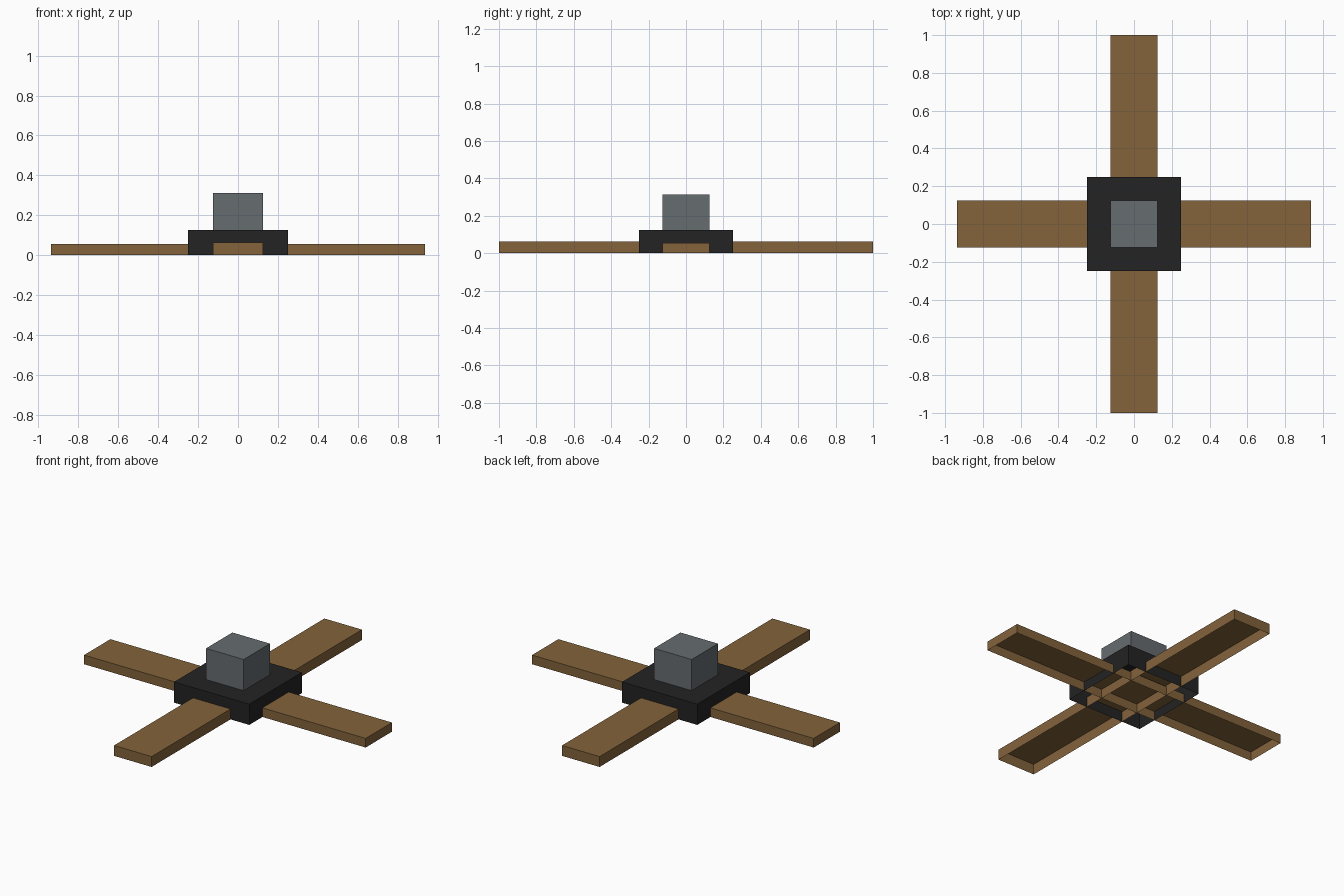
import bpy
import bmesh

if "Cube" in bpy.data.objects:
    bpy.data.objects.remove(bpy.data.objects["Cube"])


def linear(c):
    c /= 255
    return c / 12.92 if c <= 0.04045 else ((c + 0.055) / 1.055) ** 2.4


def material(name, rgb):
    m = bpy.data.materials.new(name)
    m.diffuse_color = (*[linear(c) for c in rgb], 1)
    m.use_nodes = True
    m.node_tree.nodes["Principled BSDF"].inputs["Base Color"].default_value = m.diffuse_color
    return m


def open_box(name, size, z0, mat):
    """Thin-walled box, centred in x and y, with no bottom face."""
    bm = bmesh.new()
    bmesh.ops.create_cube(bm, size=1)
    bm.normal_update()
    bottom = [f for f in bm.faces if f.normal.z < -0.5]
    bmesh.ops.delete(bm, geom=bottom, context='FACES_ONLY')
    bmesh.ops.scale(bm, vec=size, verts=bm.verts)
    bmesh.ops.translate(bm, vec=(0, 0, z0 + size[2] / 2), verts=bm.verts)
    mesh = bpy.data.meshes.new(name)
    bm.to_mesh(mesh)
    bm.free()
    mesh.materials.append(mat)
    obj = bpy.data.objects.new(name, mesh)
    bpy.context.collection.objects.link(obj)
    return obj


wood = material("brown wood", (131, 99, 59))
black = material("black", (35, 35, 36))
grey = material("steel grey", (102, 108, 112))

# Crossed boards: the left-right one is slightly shorter and lower
open_box("long_board", (0.25, 2.0, 0.0625), 0, wood)
open_box("cross_board", (1.875, 0.25, 0.055), 0, wood)

# Hub over the crossing, and the block on top of it
open_box("hub", (0.5, 0.5, 0.125), 0, black)
open_box("top_block", (0.25, 0.25, 0.1875), 0.125, grey)
